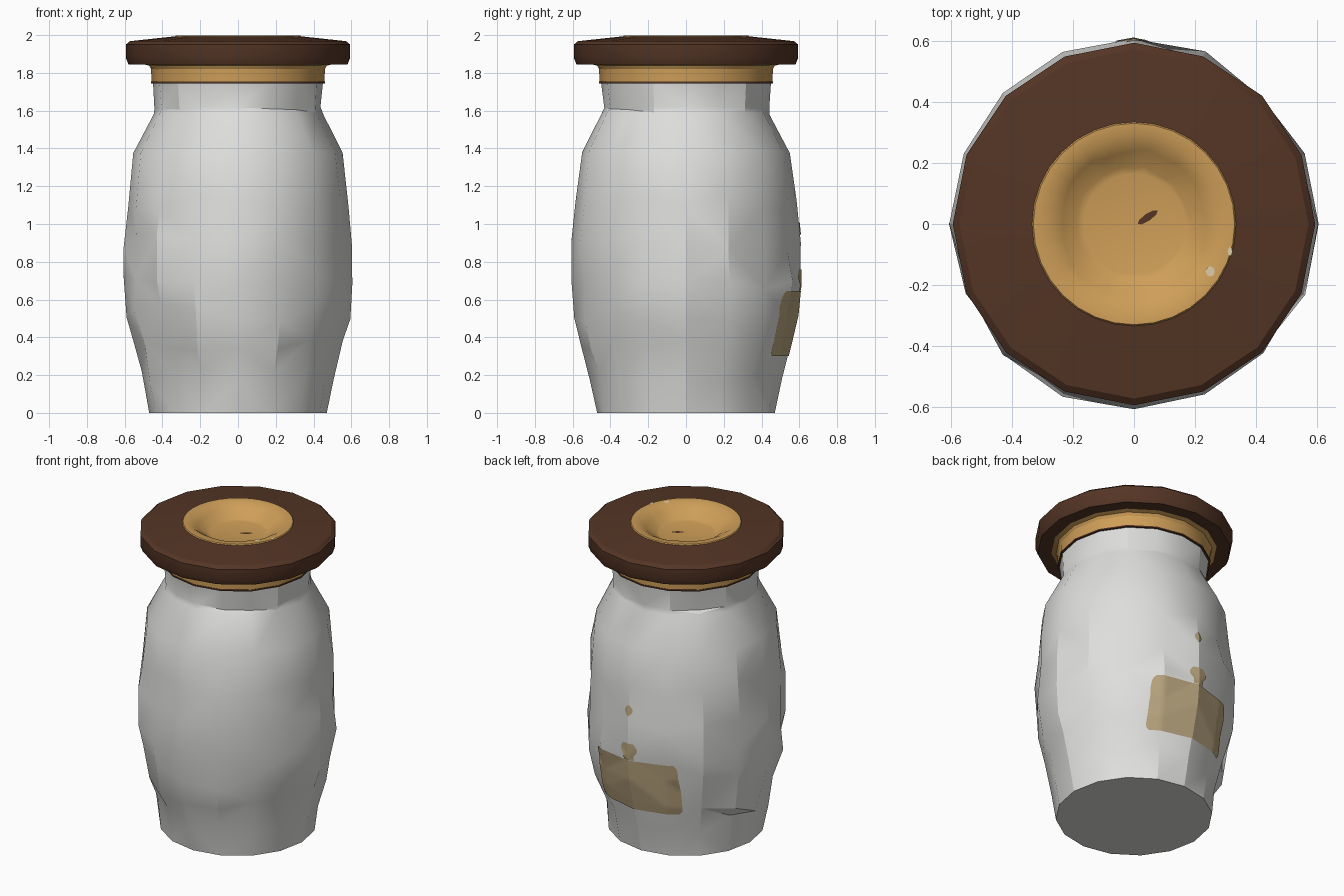
import bpy, bmesh, math, random
from mathutils import Vector
from mathutils.bvhtree import BVHTree

if "Cube" in bpy.data.objects:
    bpy.data.objects.remove(bpy.data.objects["Cube"])

random.seed(4)


def material(name, r, g, b):
    m = bpy.data.materials.new(name)
    lin = [((c / 255 + 0.055) / 1.055) ** 2.4 for c in (r, g, b)]
    m.diffuse_color = (*lin, 1)
    m.use_nodes = True
    m.node_tree.nodes["Principled BSDF"].inputs["Base Color"].default_value = m.diffuse_color
    return m


GLASS = material("pale grey glass", 222, 222, 220)
CORK = material("tan cork", 206, 158, 88)
WOOD = material("dark brown wood", 84, 53, 37)
STAIN = material("muted tan label", 184, 164, 126)
CHIP = material("pale chip", 222, 205, 170)


def finish(name, bm, mat, angle=25):
    me = bpy.data.meshes.new(name)
    bm.to_mesh(me)
    bm.free()
    ob = bpy.data.objects.new(name, me)
    bpy.context.collection.objects.link(ob)
    me.materials.append(mat)
    bpy.ops.object.select_all(action='DESELECT')
    ob.select_set(True)
    bpy.context.view_layer.objects.active = ob
    bpy.ops.object.shade_smooth_by_angle(angle=math.radians(angle))
    return ob


def lathe(profile, n=16, cap_start=True, cap_end=True, jitter=None, outward=True):
    """Revolve (radius, z) pairs; jitter(ring, k) -> (radial, height) offsets."""
    bm = bmesh.new()
    rings = []
    for i, (r, z) in enumerate(profile):
        ring = []
        for k in range(n):
            dr, dz = jitter(i, k) if jitter else (0, 0)
            a = 2 * math.pi * k / n
            ring.append(bm.verts.new(((r + dr) * math.cos(a), (r + dr) * math.sin(a), z + dz)))
        rings.append(ring)
    for a, b in zip(rings, rings[1:]):
        for k in range(n):
            j = (k + 1) % n
            bm.faces.new((a[k], a[j], b[j], b[k]))
    if cap_start:
        bm.faces.new(rings[0][::-1])
    if cap_end:
        bm.faces.new(rings[-1])
    return bm


# Jar: sixteen sides, hammered surface
body = [(0.47, 0), (0.51, 0.2), (0.555, 0.36), (0.595, 0.52), (0.61, 0.7), (0.608, 0.9),
        (0.585, 1.12), (0.56, 1.38), (0.452, 1.58), (0.442, 1.61), (0.45, 1.75)]


def dents(i, k):
    if i in (0, 10):
        return 0, 0
    if i >= 8:
        return random.uniform(-0.012, 0.002), random.uniform(-0.005, 0.012)
    if i == 7:
        return random.uniform(-0.012, 0), random.uniform(-0.012, 0.008)
    if k % 4 == 0:
        return random.uniform(-0.005, 0), random.uniform(-0.03, 0.03)
    return random.uniform(-0.032, 0.003), random.uniform(-0.05, 0.05)


bm = lathe(body, jitter=dents)
sides = [f for f in bm.faces if len(f.verts) == 4]
bmesh.ops.triangulate(bm, faces=sides, quad_method='SHORT_EDGE')
surface = BVHTree.FromBMesh(bm)
finish("jar_body", bm, GLASS, 24)

# Stopper ring between jar and lid, with a thin dark edge
finish("stopper", lathe([(0.43, 1.70), (0.445, 1.74), (0.458, 1.752), (0.46, 1.82),
                         (0.47, 1.838), (0.50, 1.846)]), CORK)
finish("stopper_edge", lathe([(0.445, 1.743), (0.461, 1.745), (0.461, 1.754), (0.45, 1.756)]), WOOD)

# Lid with an open centre
finish("lid", lathe([(0.44, 1.852), (0.50, 1.845), (0.58, 1.845), (0.594, 1.88), (0.594, 1.95),
                     (0.572, 1.968), (0.31, 1.996), (0.31, 1.90)]), WOOD)
bpy.data.objects["lid"].data.update()


# Cork dish sunk in the lid: remove the lid's closing cap so the dish is seen
def open_lid():
    me = bpy.data.objects["lid"].data
    b = bmesh.new()
    b.from_mesh(me)
    caps = [f for f in b.faces if len(f.verts) == 16 and f.calc_center_median().z > 1.88]
    bmesh.ops.delete(b, geom=caps, context='FACES')
    b.to_mesh(me)
    b.free()


open_lid()


def dish_wobble(i, k):
    return (random.uniform(-0.008, 0.008), 0) if i in (2, 3, 4) else (0, 0)


finish("cork_dish", lathe([(0.338, 1.988), (0.33, 1.999), (0.285, 1.998), (0.24, 1.968),
                           (0.185, 1.925), (0.165, 1.92)], 32, False, True, dish_wobble), CORK, 40)


# Small flecks on the dish
def fleck(name, x, y, z, rx, ry, turn, mat):
    b = bmesh.new()
    c, s = math.cos(turn), math.sin(turn)
    pts = [(rx * math.cos(t * math.pi / 4), ry * math.sin(t * math.pi / 4)) for t in range(8)]
    b.faces.new([b.verts.new((x + u * c - v * s, y + u * s + v * c, z)) for u, v in pts])
    finish(name, b, mat)


fleck("wood_fleck", 0.045, 0.022, 1.923, 0.04, 0.012, 0.6, WOOD)
fleck("pale_chip", 0.25, -0.155, 2.0, 0.015, 0.017, 0, CHIP)
fleck("pale_chip_small", 0.315, -0.09, 2.0, 0.008, 0.015, 0, CHIP)


# Label on the back: thin sheets laid over the jar surface
def sheet(name, zmin, zmax, half_width, mat, nx, nz):
    """half_width(t) gives the half width at height fraction t."""
    b = bmesh.new()
    rows = []
    for j in range(nz + 1):
        t = j / nz
        z = zmin + (zmax - zmin) * t
        row = []
        for i in range(nx + 1):
            x = half_width(t) * (2 * i / nx - 1)
            hit = surface.ray_cast(Vector((x, 2, z)), Vector((0, -1, 0)))
            d = Vector((hit[0].x, hit[0].y, 0)).normalized()
            row.append(b.verts.new(hit[0] + d * 0.005))
        rows.append(row)
    for p, q in zip(rows, rows[1:]):
        for i in range(nx):
            b.faces.new((p[i + 1], p[i], q[i], q[i + 1]))
    finish(name, b, mat)


sheet("label", 0.30, 0.645, lambda t: 0.285 - 0.02 * abs(2 * t - 1) ** 12, STAIN, 32, 24)
sheet("label_knob", 0.648, 0.76, lambda t: 0.035 + 0.025 * math.sin(math.pi * max(0, t * 1.4 - 0.4)), STAIN, 6, 10)
sheet("label_drop", 0.94, 1.01, lambda t: 0.003 + 0.024 * math.sin(math.pi * t), STAIN, 4, 8)
